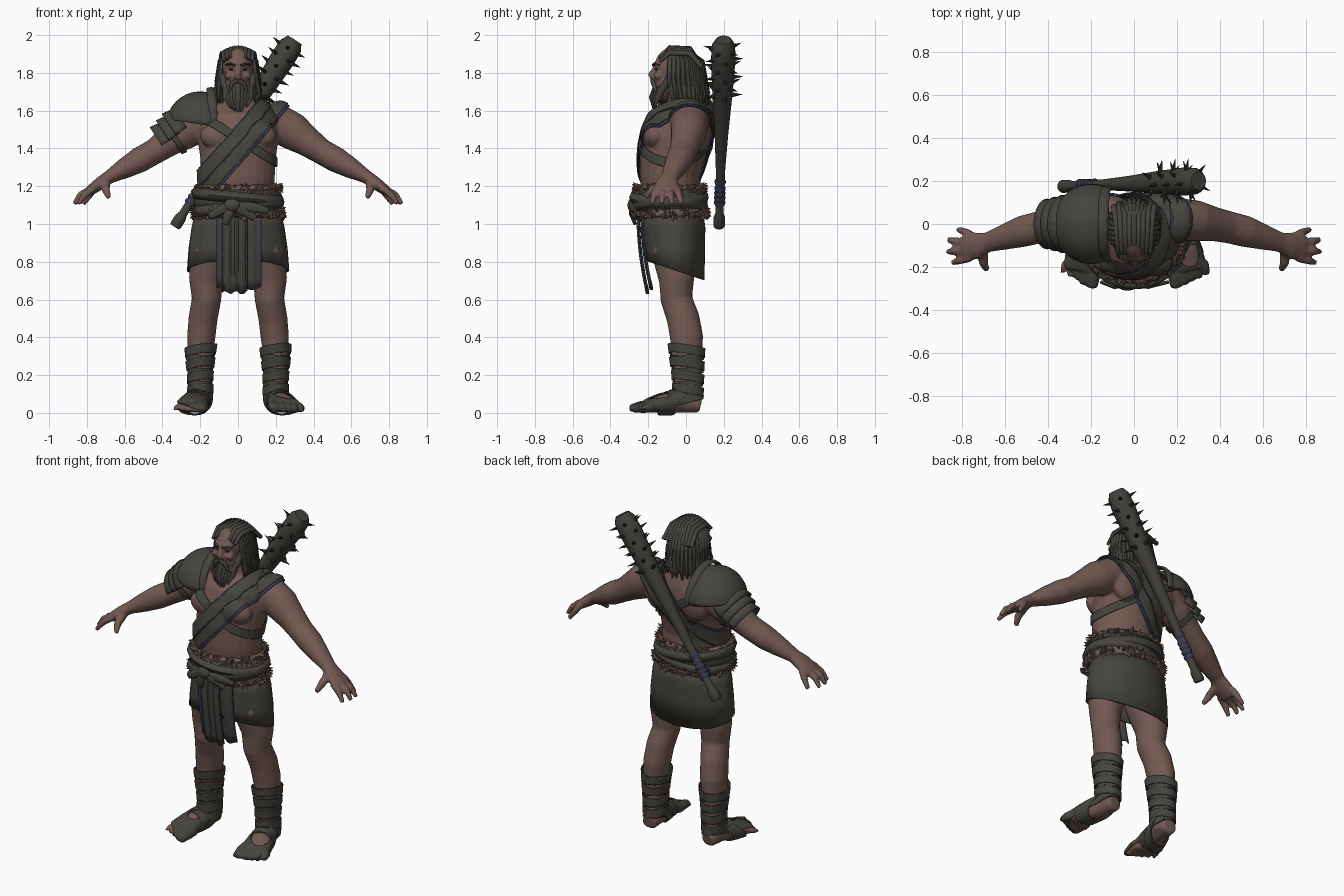
import bpy, bmesh, math, random
from mathutils import Vector, Matrix

random.seed(4)
if "Cube" in bpy.data.objects:
    bpy.data.objects.remove(bpy.data.objects["Cube"])
X, Y, Z = Vector((1, 0, 0)), Vector((0, 1, 0)), Vector((0, 0, 1))


def material(name, *rgb):
    m = bpy.data.materials.new(name)
    m.use_nodes = True
    m.diffuse_color = (*rgb, 1)
    m.node_tree.nodes["Principled BSDF"].inputs["Base Color"].default_value = (*rgb, 1)
    return m


SKIN = material("skin", .17, .10, .083)
LEATHER = material("leather", .062, .058, .047)
HAIR = material("hair", .058, .054, .045)
WOOD = material("wood", .055, .051, .042)
BLUE = material("blue cloth", .04, .042, .085)
FUR = material("fur", .17, .105, .085)
DARK = material("dark iron", .03, .028, .025)


def make(name, bm, *mats, solid=0, angle=50):
    bmesh.ops.recalc_face_normals(bm, faces=bm.faces)
    me = bpy.data.meshes.new(name)
    bm.to_mesh(me)
    bm.free()
    for m in mats:
        me.materials.append(m)
    me.polygons.foreach_set("use_smooth", [True] * len(me.polygons))
    me.set_sharp_from_angle(angle=math.radians(angle))
    ob = bpy.data.objects.new(name, me)
    bpy.context.scene.collection.objects.link(ob)
    if solid:
        mod = ob.modifiers.new("thickness", "SOLIDIFY")
        mod.thickness, mod.offset = solid, 1
    return ob


def grid(bm, rows, closed=False):
    rows = [[bm.verts.new(p) for p in r] for r in rows]
    n = len(rows[0])
    for r, q in zip(rows, rows[1:]):
        for j in range(n if closed else n - 1):
            k = (j + 1) % n
            bm.faces.new((r[j], r[k], q[k], q[j]))
    return rows


def tube(bm, pts, n=10, ref=None):
    # each point is x, y, z, radius and an optional second radius
    P = [Vector(p[:3]) for p in pts]
    if ref is None:
        ref = Z if abs((P[-1] - P[0]).normalized().y) > .8 else Y
    rows = []
    for i, p in enumerate(pts):
        t = (P[min(i + 1, len(P) - 1)] - P[max(i - 1, 0)]).normalized()
        u = ref.cross(t).normalized()
        v = t.cross(u)
        angles = [math.tau * j / n for j in range(n)]
        rows.append([P[i] + u * p[3] * math.cos(a) + v * p[-1] * math.sin(a) for a in angles])
    rows = grid(bm, rows, True)
    bm.faces.new(rows[0])
    bm.faces.new(rows[-1])


def ball(bm, co, size):
    mat = Matrix.Translation(co) @ Matrix.Diagonal((*size, 1))
    bmesh.ops.create_uvsphere(bm, u_segments=24, v_segments=16, radius=1, matrix=mat)


def cone(bm, base, direction, radius, length, sides=6):
    mat = Matrix.Translation(base + direction * length / 2) @ direction.to_track_quat("Z", "Y").to_matrix().to_4x4()
    bmesh.ops.create_cone(bm, cap_ends=True, segments=sides, radius1=radius, radius2=0, depth=length, matrix=mat)


def cut(bm, co, no):
    bmesh.ops.bisect_plane(bm, geom=bm.verts[:] + bm.edges[:] + bm.faces[:], plane_co=co, plane_no=no, clear_outer=True)


# Body: overlapping forms fused into one smooth skin
bm = bmesh.new()
tube(bm, [(0, -.06, .95, .18, .13), (0, -.075, 1.13, .19, .155), (0, -.085, 1.25, .195, .16),
          (0, -.075, 1.35, .2, .17), (0, -.05, 1.45, .215, .175), (0, -.03, 1.53, .215, .165),
          (0, 0, 1.6, .17, .125), (0, 0, 1.655, .105, .1), (0, -.02, 1.78, .075, .075)], 24)
ball(bm, (0, -.05, 1.83), (.088, .118, .112))
ball(bm, (0, -.095, 1.74), (.07, .075, .08))
ball(bm, (0, -.15, 1.843), (.062, .024, .016))
tube(bm, [(0, -.155, 1.84, .012), (0, -.185, 1.79, .018), (0, -.17, 1.772, .022)], 8)
for s in (1, -1):
    ball(bm, (s * .098, -.165, 1.465), (.105, .06, .07))
    ball(bm, (s * .12, .075, 1.5), (.1, .06, .12))
    ball(bm, (s * .045, -.148, 1.785), (.028, .024, .02))
    tube(bm, [(s * .1, .03, 1.53, .08, .09), (s * .21, .02, 1.535, .105, .1), (s * .29, .015, 1.49, .1, .095),
              (s * .37, 0, 1.435, .08, .08), (s * .44, -.015, 1.385, .068, .075), (s * .52, -.035, 1.34, .068, .073),
              (s * .6, -.06, 1.295, .055, .06), (s * .68, -.085, 1.25, .036, .046), (s * .73, -.1, 1.215, .034, .062),
              (s * .785, -.105, 1.175, .027, .07)], 20)
    for y, tip, ytip in ((-.05, .82, -.025), (-.086, .865, -.075), (-.122, .868, -.13), (-.158, .845, -.18)):
        tube(bm, [(s * .76, y, 1.192, .02), (s * (tip - .035), (y + ytip) / 2, 1.155, .02), (s * tip, ytip, 1.105, .013)], 8)
    tube(bm, [(s * .7, -.12, 1.215, .025), (s * .7, -.18, 1.18, .023), (s * .685, -.215, 1.14, .014)], 8, X)
    tube(bm, [(s * .11, -.06, 1, .11, .13), (s * .14, -.065, .85, .115, .12), (s * .17, -.05, .7, .09, .093),
              (s * .167, -.05, .6, .078, .084), (s * .185, -.015, .5, .077, .087), (s * .195, .003, .4, .075, .088),
              (s * .2, .005, .3, .066, .081), (s * .2, .01, .2, .055, .072), (s * .2, .01, .03, .053, .067)], 20)
    ball(bm, (s * .167, -.1, .6), (.045, .035, .05))
    tube(bm, [(s * .2, .075, .04, .045, .04), (s * .21, -.02, .06, .055, .06), (s * .235, -.12, .05, .07, .05),
              (s * .252, -.205, .032, .08, .032)], 16)
    for k in range(5):
        x, r = .186 + .034 * k, .027 - .003 * k
        tube(bm, [(s * x, -.18, .03, r), (s * (x + .006), -.235 + .008 * k, .028, r), (s * (x + .01), -.287 + .015 * k, .018, r * .7)], 8)
body = make("body", bm, SKIN)
mod = body.modifiers.new("fuse", "REMESH")
mod.mode, mod.voxel_size, mod.use_smooth_shade = "VOXEL", .009, True
mod = body.modifiers.new("soften", "SMOOTH")
mod.factor, mod.iterations = .5, 3
bpy.context.view_layer.update()
skin_mesh = bpy.data.meshes.new_from_object(body.evaluated_get(bpy.context.evaluated_depsgraph_get()))


def band(name, point, normal, width, lift, mat, clips=()):
    # a strip of cloth lifted from the skin between two parallel planes
    p, n = Vector(point), Vector(normal).normalized()
    b = bmesh.new()
    b.from_mesh(skin_mesh)
    b.faces.ensure_lookup_table()
    for co, no in [*clips, (p + n * width / 2, n), (p - n * width / 2, -n)]:
        cut(b, co, no)
    b.normal_update()
    for v, no in [(v, v.normal.copy()) for v in b.verts]:
        v.co += no * lift
    for f in b.faces:
        f.material_index = 0
    make(name, b, mat, solid=.007)


# Sash, chest strap and arm strap
SASH = Vector((-.76, 0, .65))
for name, shift, width, lift, mat in (("sash_lining", 0, .145, .006, BLUE), ("sash_upper_fold", .034, .062, .016, LEATHER),
                                      ("sash_lower_fold", -.031, .056, .012, LEATHER)):
    band(name, Z * 1.415 + SASH * shift, SASH, width, lift, mat, [(Z * 1.14, -Z)])
band("chest_strap", (0, 0, 1.45), (.53, 0, .85), .045, .004, LEATHER, [(X * .225, X), (X * -.26, -X)])
band("arm_strap", (-.33, 0, 1.45), (-.83, 0, -.55), .03, .004, LEATHER, [(X * -.2, X)])

# Leg and foot wraps
for s, side in ((1, "left"), (-1, "right")):
    half = (Vector(), -X * s)
    for i in range(8):
        tilt = .16 * (-1) ** i
        band(f"{side}_leg_wrap_{i}", (s * .2, 0, .085 + .035 * i), (tilt, -tilt, 1), .046, .004 + .005 * (i % 2), LEATHER, [half])
    low = (Z * .15, Z)
    band(f"{side}_instep_wrap", (s * .22, -.1, .05), (s * .25, -.9, .3), .045, .005, LEATHER, [half, low])
    band(f"{side}_ankle_wrap", (s * .2, -.04, .07), (-s * .2, -.7, .6), .05, .007, LEATHER, [half, low])


def oval(a, rx, front, back):
    return Vector((rx * math.cos(a), (front + back) / 2 + (back - front) / 2 * math.sin(a), 0))


def ring(name, rows, mat, tilt=0, solid=.012, hem=0, ripple=0):
    # oval wall; tilt leans it sideways and hem slopes its last row
    b, n = bmesh.new(), 64
    grid(b, [[(q := oval(math.tau * j / n, *r[1:]) * (1 + ripple * k * math.sin(j * 1.3))) +
              Z * (r[0] + tilt * q.x - (hem * q.y if k == len(rows) - 1 else 0))
              for j in range(n)] for k, r in enumerate(rows)], True)
    return make(name, b, mat, BLUE, solid=solid)


# Skirt, belts and fur
skirt = ring("skirt", [(1.06, .215, -.22, .08), (.98, .235, -.215, .09), (.87, .25, -.21, .088), (.735, .258, -.205, .085)],
             LEATHER, hem=.35, ripple=.004)
skirt.modifiers[0].material_offset_rim = 1
ring("belt", [(1.18, .21, -.262, .09), (1.13, .222, -.275, .1), (1.07, .222, -.268, .1)], LEATHER)
ring("upper_belt", [(1.165, .222, -.277, .1), (1.14, .232, -.29, .108), (1.115, .225, -.277, .1)], LEATHER, tilt=-.1)
ring("lower_belt", [(1.115, .225, -.275, .1), (1.09, .234, -.285, .106), (1.065, .228, -.272, .1)], LEATHER, tilt=.12)


def fur(name, z, height, rx, front, back):
    b, n = bmesh.new(), 80
    rows = [(h, .012 * math.sin(math.pi * h)) for h in (0, .3, .7, 1)]
    grid(b, [[oval(math.tau * j / n, rx + o, front - o, back + o) + Z * (z - height / 2 + h * height + random.uniform(-.006, .006))
              for j in range(n)] for h, o in rows], True)
    for j in range(n * 3):
        a = random.uniform(0, math.tau)
        p = oval(a, rx, front, back) + Z * (z + random.uniform(-.45, .45) * height)
        d = Vector((math.cos(a), math.sin(a), random.uniform(-1.6, .9))).normalized()
        cone(b, p, d, .011, .032, 4)
    make(name, b, FUR, solid=.004)


fur("upper_fur", 1.185, .035, .208, -.257, .086)
fur("lower_fur", 1.06, .05, .225, -.262, .1)

# Belt knot with hanging ends
bm = bmesh.new()
ball(bm, (-.03, -.285, 1.1), (.045, .025, .035))
for x, z in ((-.15, 1.04), (-.07, 1.0), (.09, 1.03), (.16, 1.07)):
    tube(bm, [(-.03, -.285, 1.1, .02, .01), ((x - .03) / 2, -.29, (z + 1.11) / 2, .026, .012), (x, -.27, z, .018, .008)])
make("belt_knot", bm, LEATHER)


def panel(name, x0, x1, bottom, y):
    b, n = bmesh.new(), 20
    grid(b, [[(x0 + (x1 - x0) * j / n, y + .05 * k / 8 * (k / 8) + .006 * math.sin(j * 1.1),
               1.06 + (bottom - 1.06) * k / 8 + .008 * math.sin(j * .7) * (k == 8)) for j in range(n + 1)] for k in range(9)])
    for f in b.faces:
        x = f.calc_center_median().x
        f.material_index = int(min(x - x0, x1 - x) < .012)
    make(name, b, LEATHER, BLUE, solid=.007)


panel("loincloth_back", -.115, .125, .66, -.23)
panel("loincloth_front", -.085, .05, .638, -.25)

# Hair: scalp cap, swept strands and hanging locks
bm = bmesh.new()
ball(bm, (0, -.035, 1.82), (.098, .122, .12))
cut(bm, (0, -.115, 1.89), (0, -.17, -.07))
for i in range(-4, 5):
    x, d = .019 * i, .0016 * i * i
    tube(bm, [(x, -.14, 1.885 - d, .008), (x, -.085, 1.932 - d, .015), (x * 1.1, .02, 1.928 - d, .015), (x * 1.25, .085, 1.83, .013)], 8, X)
for k in range(46):
    a = math.radians(-28 + 236 * (k // 2) / 22)
    c, s, w = math.cos(a), math.sin(a), random.uniform(-.012, .012)
    out = .008 * (k % 2)
    tube(bm, [(.03 * c, -.05 + .05 * s, 1.925, .01), (.094 * c, -.03 + .115 * s, 1.86, .016),
              ((.1 + out) * c, -.025 + (.118 + out) * s, 1.76, .017), ((.105 + out) * c + w, -.015 + (.122 + out) * s, 1.69, .014),
              ((.1 + out) * c + w, -.015 + .125 * s + w, 1.6 + random.uniform(0, .06), .004)], 7, Vector((-s, c, 0)))
make("hair", bm, HAIR)

# Beard, moustache and eyebrows
bm = bmesh.new()
ball(bm, (0, -.122, 1.695), (.066, .05, .058))
for k in range(-4, 5):
    x = .016 * k
    tube(bm, [(x, -.155 + abs(x) * .6, 1.735, .017), (x, -.178 + abs(x) * .5, 1.67, .018),
              (x * .6 + random.uniform(-.01, .01), -.165, 1.58 + abs(x) * .6, .004)], 8)
for s in (1, -1):
    tube(bm, [(0, -.178, 1.76, .012), (s * .03, -.172, 1.745, .014), (s * .052, -.158, 1.69, .005)], 8, Y)
    tube(bm, [(s * .083, -.075, 1.81, .014), (s * .077, -.1, 1.75, .02), (s * .05, -.14, 1.69, .02)], 8, Y)
    tube(bm, [(s * .014, -.176, 1.84, .006), (s * .04, -.167, 1.85, .007), (s * .066, -.14, 1.843, .004)], 6, Y)
make("beard", bm, HAIR)
bm = bmesh.new()
for s in (1, -1):
    ball(bm, (s * .034, -.155, 1.818), (.014, .009, .006))
make("eyes", bm, DARK)

# Right shoulder armour: dome, raised collar and arm plates
bm = bmesh.new()
ball(bm, (-.2, 0, 1.52), (.172, .178, .172))
cut(bm, (-.12, 0, 1.52), X)
cut(bm, (-.12, 0, 1.515), (-.04, 0, -.25))
make("shoulder_dome", bm, LEATHER, solid=.01)
bm = bmesh.new()
arc = [math.pi * i / 20 for i in range(21)]
tube(bm, [(-.128 - .015 * math.sin(a), .168 * math.cos(a), 1.52 + .195 * math.sin(a), .01, .024) for a in arc], 8, X)
make("shoulder_collar", bm, LEATHER)
for i in range(3):
    c, up, along = Vector((-.3 - .037 * i, 0, 1.49 - .028 * i)), Vector((-.55, 0, .83)), Vector((-.83, 0, -.55))
    bm = bmesh.new()
    grid(bm, [[c + along * d + (Y * math.cos(a) + up * math.sin(a)) * (r - .009 * i) for a in arc]
              for d, r in ((-.035, .11), (0, .122), (.035, .128))])
    make(f"shoulder_plate_{i}", bm, LEATHER, solid=.008)

# Spiked club slung on the back
A, B = Vector((-.335, .175, .985)), Vector((.3, .2, 1.975))
axis = (B - A).normalized()
profile = ((0, .026), (.01, .031), (.05, .03), (.07, .022), (.3, .025), (.5, .037), (.72, .055), (.9, .066), (.97, .062), (1, .042))
bm = bmesh.new()
tube(bm, [(*A.lerp(B, t), r) for t, r in profile], 14)
make("club", bm, WOOD, angle=35)
bm = bmesh.new()
for t in (.13, .155, .18, .205, .24):
    tube(bm, [(*A.lerp(B, t + d), r) for d, r in ((-.011, .026), (0, .031), (.011, .026))], 14)
make("club_grip_wrap", bm, BLUE)
bm = bmesh.new()
side = Y.cross(axis).normalized()
for row in range(6):
    for k in range(5):
        a = math.tau * (k + .5 * (row % 2) + .15) / 5
        d = side * math.cos(a) + axis.cross(side) * math.sin(a)
        cone(bm, A.lerp(B, .71 + .048 * row) + d * .048, (d + axis * .15).normalized(), .014, .062)
make("club_spikes", bm, DARK, angle=20)
